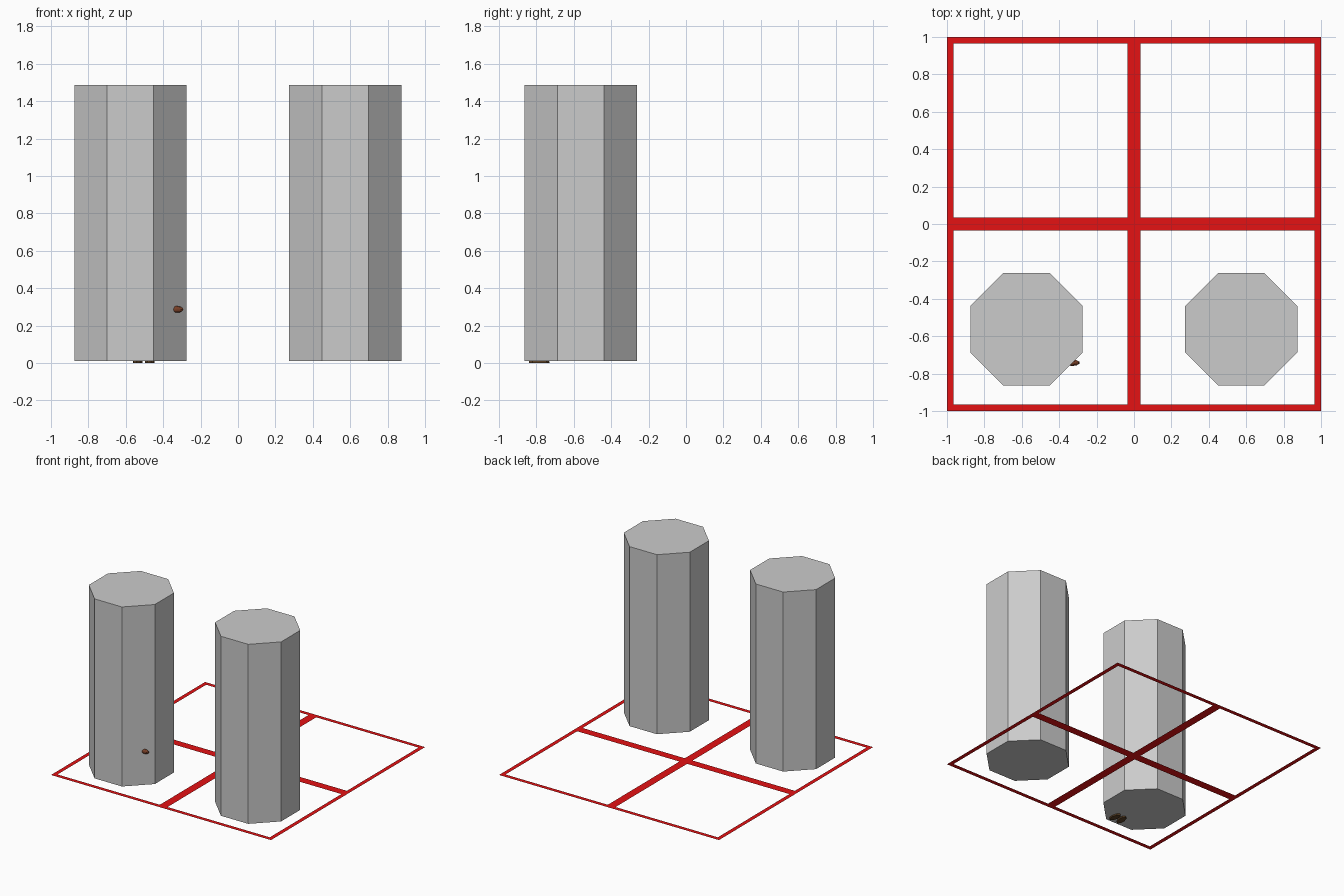
import bpy, bmesh, math

cube = bpy.data.objects.get("Cube")
if cube:
    bpy.data.objects.remove(cube, do_unlink=True)


def material(name, rgb):
    m = bpy.data.materials.new(name)
    m.use_nodes = True
    m.diffuse_color = (*rgb, 1)
    m.node_tree.nodes["Principled BSDF"].inputs["Base Color"].default_value = (*rgb, 1)
    return m


GREY = material("grey", (0.6, 0.6, 0.6))
RED = material("red", (0.78, 0.006, 0.007))
SKIN = material("brown_skin", (0.19, 0.05, 0.02))
SHOE = material("dark_brown", (0.11, 0.055, 0.02))

GROUND, TOP = 0.012, 1.487


def finish(bm, name, mat):
    me = bpy.data.meshes.new(name)
    bm.to_mesh(me)
    bm.free()
    me.materials.append(mat)
    ob = bpy.data.objects.new(name, me)
    bpy.context.collection.objects.link(ob)
    return ob


# Eight-sided pillars with a flat face to the front
def pillar(name, x):
    bm = bmesh.new()
    r = 0.3 / math.cos(math.pi / 8)
    bmesh.ops.create_cone(bm, cap_ends=True, segments=8, radius1=r, radius2=r, depth=TOP - GROUND)
    if not any(abs(f.normal.y + 1) < 0.01 for f in bm.faces):
        for v in bm.verts:
            a = math.atan2(v.co.y, v.co.x) + math.pi / 8
            v.co.x, v.co.y = r * math.cos(a), r * math.sin(a)
    ob = finish(bm, name, GREY)
    ob.location = (x, -0.563, (TOP + GROUND) / 2)


pillar("right_pillar", -0.575)
pillar("left_pillar", 0.573)

# Flat ground frame: a border and a cross, leaving four open squares
W = 0.035
lines = [-1, -1 + W, -W, W, 1 - W, 1]
bm = bmesh.new()
grid = [[bm.verts.new((x, y, GROUND)) for y in lines] for x in lines]
for i in range(5):
    for j in range(5):
        if i % 2 == 0 or j % 2 == 0:
            bm.faces.new((grid[i][j], grid[i + 1][j], grid[i + 1][j + 1], grid[i][j + 1]))
finish(bm, "ground_frame", RED)

# Shoes whose soles show beneath the right pillar, toes turned out slightly
for name, side in (("right_shoe", -1), ("left_shoe", 1)):
    bm = bmesh.new()
    bmesh.ops.create_cone(bm, cap_ends=True, segments=8, radius1=0.5, radius2=0.4, depth=1)
    shoe = finish(bm, name, SHOE)
    shoe.scale = (0.052, 0.112, 0.05)
    shoe.rotation_euler.z = side * 0.12
    shoe.location = (-0.504 + side * 0.032, -0.785, 0.025)

# Hand poking out of the pillar's slanted face
bm = bmesh.new()
bmesh.ops.create_uvsphere(bm, u_segments=10, v_segments=6, radius=1)
hand = finish(bm, "left_hand", SKIN)
hand.scale = (0.04, 0.017, 0.018)
hand.location = (-0.33, -0.742, 0.287)
